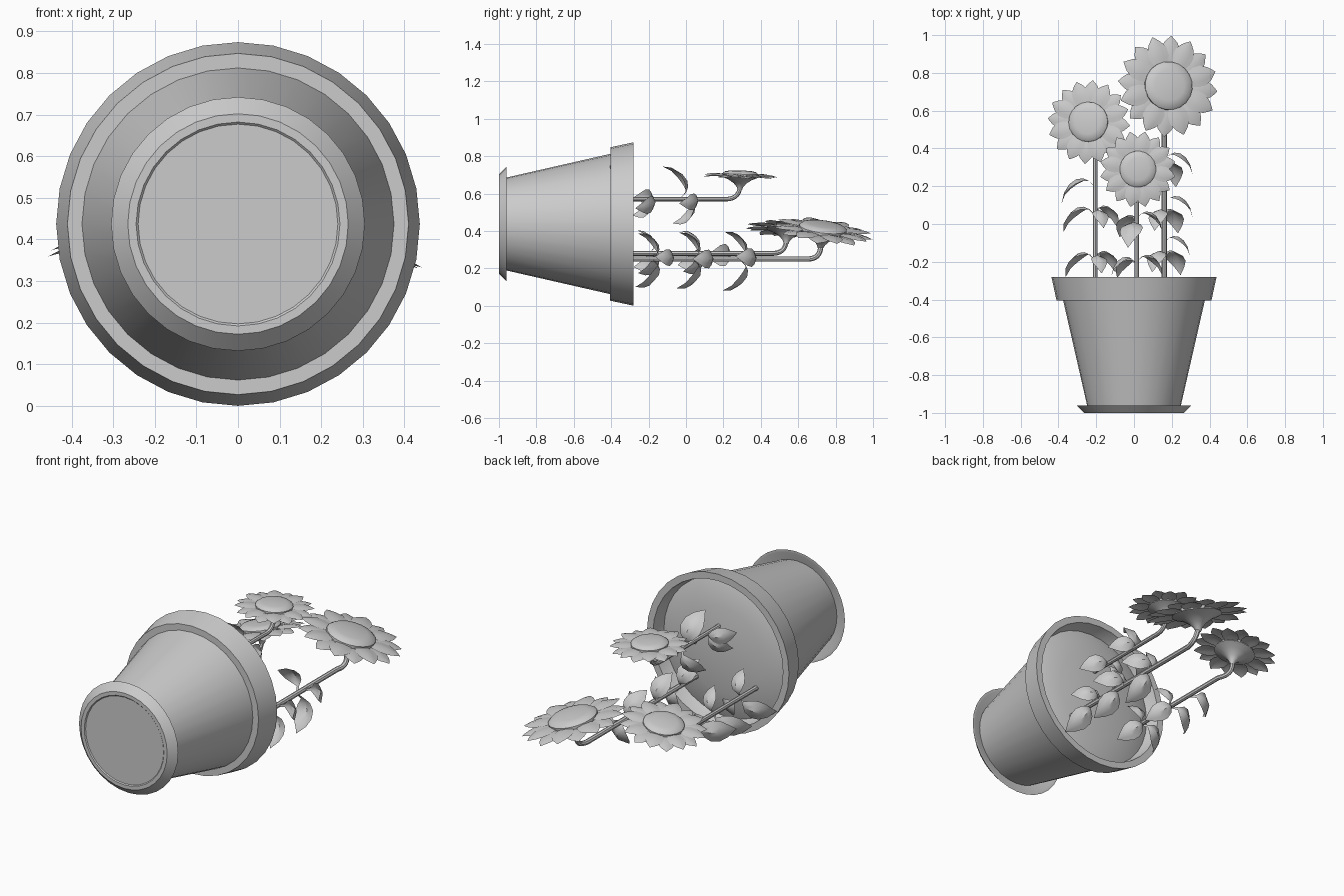
import bpy, bmesh, math
from mathutils import Vector, Matrix

if "Cube" in bpy.data.objects:
    bpy.data.objects.remove(bpy.data.objects["Cube"])

AXIS_Z = 0.437
POT = Matrix.Translation((0, 0, AXIS_Z)) @ Matrix.Rotation(-math.pi / 2, 4, 'X')


def finish(name, bm, recalc=True):
    bmesh.ops.remove_doubles(bm, verts=bm.verts, dist=1e-5)
    if recalc:
        bmesh.ops.recalc_face_normals(bm, faces=bm.faces)
    me = bpy.data.meshes.new(name)
    bm.to_mesh(me)
    bm.free()
    ob = bpy.data.objects.new(name, me)
    bpy.context.collection.objects.link(ob)
    return ob


def lathe(name, profile, mat, seg=32):
    """Revolve (radius, height) points about local z, then place with mat."""
    bm = bmesh.new()
    vs = [bm.verts.new((r, 0, h)) for r, h in profile]
    es = [bm.edges.new(p) for p in zip(vs, vs[1:])]
    bmesh.ops.spin(bm, geom=vs + es, axis=(0, 0, 1), cent=(0, 0, 0),
                   steps=seg, angle=2 * math.pi)
    bmesh.ops.remove_doubles(bm, verts=bm.verts, dist=1e-5)
    bm.transform(mat)
    return finish(name, bm)


def blade(bm, spine, mat):
    """Leaf sheet along local x from (distance, height, half width, edge drop)."""
    rows = [[bm.verts.new(mat @ Vector((d, s * w, h - abs(s) * drop)))
             for s in (-1, -.5, 0, .5, 1)] for d, h, w, drop in spine]
    for a, b in zip(rows, rows[1:]):
        for i in range(4):
            bm.faces.new((a[i], b[i], b[i + 1], a[i + 1]))


def tube(name, pts, radius):
    cu = bpy.data.curves.new(name, 'CURVE')
    cu.dimensions = '3D'
    cu.bevel_depth = radius
    cu.bevel_resolution = 2
    cu.use_fill_caps = True
    sp = cu.splines.new('POLY')
    sp.points.add(len(pts) - 1)
    for p, co in zip(sp.points, pts):
        p.co = (*co, 1)
    ob = bpy.data.objects.new(name, cu)
    bpy.context.collection.objects.link(ob)
    bpy.ops.object.select_all(action='DESELECT')
    ob.select_set(True)
    bpy.context.view_layer.objects.active = ob
    bpy.ops.object.convert(target='MESH')


# Pot, saucer and soil, lying along y
lathe("pot", [(0, -.975), (.245, -.975), (.375, -.405), (.41, -.405), (.437, -.28),
              (.40, -.28), (.375, -.40), (.36, -.42)], POT)
lathe("saucer", [(0, -.995), (.24, -.995), (.245, -1), (.265, -1), (.305, -.96),
                 (.29, -.96), (.25, -.98), (0, -.98)], POT)
lathe("soil", [(.385, -.355), (.33, -.335), (.24, -.32), (.12, -.308), (0, -.305)], POT)


def plant(tag, stem_x, stem_z, radius, head, normal, R, leaves):
    c, n = Vector(head), Vector(normal).normalized()
    M = Matrix.Translation(c) @ n.to_track_quat('Z', 'Y').to_matrix().to_4x4()
    # Stem, bending up into the head
    p0 = Vector((stem_x, c.y - .09, stem_z))
    p1 = Vector((c.x, c.y - .01, stem_z - .005))
    p2 = c - n * R * .3
    pts = [(stem_x, -.34, stem_z)]
    for i in range(9):
        t = i / 8
        pts.append(p0 * (1 - t) ** 2 + p1 * 2 * t * (1 - t) + p2 * t * t)
    tube(tag + "_stem", pts, radius)
    # Head: calyx and seed disc
    lathe(tag + "_calyx", [(radius, -.36 * R), (.09 * R, -.28 * R), (.17 * R, -.19 * R),
                           (.32 * R, -.09 * R), (.5 * R, -.02 * R)], M, 20)
    lathe(tag + "_seed_disc", [(.48 * R, -.02 * R), (.48 * R, .07 * R), (.42 * R, .12 * R),
                               (.3 * R, .145 * R), (0, .16 * R)], M, 20)
    # Two staggered rings of petals
    bm = bmesh.new()
    for k in range(16):
        lift = (k % 2) * .035 * R
        spine = [(.38 * R, lift, .12 * R, .01 * R), (.58 * R, lift + .03 * R, .2 * R, .03 * R),
                 (.74 * R, lift + .03 * R, .205 * R, .035 * R),
                 (.88 * R, lift + .01 * R, .13 * R, .025 * R),
                 (.95 * R, lift - .01 * R, .065 * R, .01 * R), (R * 1.01, lift - .03 * R, .001, 0)]
        blade(bm, spine, M @ Matrix.Rotation(math.tau * k / 16 + .2, 4, 'Z'))
    finish(tag + "_petals", bm, False)
    # Drooping leaves: (y on stem, angle around stem, size)
    bm = bmesh.new()
    spine = [(0, -.02, .006, 0), (.03, .008, .008, .001), (.055, .018, .034, .012),
             (.085, .014, .05, .022), (.115, -.008, .047, .022),
             (.138, -.045, .028, .012), (.15, -.095, .001, 0)]
    for y, ang, size in leaves:
        L = Matrix.Translation((stem_x, y, stem_z)) @ Matrix.Rotation(-math.pi / 2, 4, 'X') \
            @ Matrix.Rotation(-math.radians(ang), 4, 'Z') @ Matrix.Scale(size, 4)
        blade(bm, spine, L)
    finish(tag + "_leaves", bm, False)


plant("tall_flower", .16, .25, .014, (.18, .73, .40), (.24, .13, 1), .268,
      [(.36, 5, 1), (.31, 115, 1.05), (.31, -70, 1.2),
       (.13, 0, 1), (.06, 110, 1), (.06, -65, 1.15),
       (-.08, 5, .9), (-.16, 115, 1), (-.16, -60, 1.15)])
plant("middle_flower", -.205, .28, .013, (-.24, .54, .41), (-.2, .06, 1), .22,
      [(.22, 185, 1.2), (.07, 200, 1.2), (.08, -40, 1), (.06, 70, .85),
       (-.17, 205, 1.15), (-.18, 75, .85), (-.16, -45, 1)])
plant("short_flower", .015, .57, .012, (.02, .29, .692), (.03, .03, 1), .2,
      [(-.01, 105, 1.2), (.05, -10, .9), (.03, -125, 1.05),
       (-.18, -20, .95), (-.2, -140, .9), (-.19, 175, .9)])

# Smooth shading with sharp edges kept
bpy.ops.object.select_all(action='SELECT')
bpy.context.view_layer.objects.active = bpy.data.objects["pot"]
bpy.ops.object.shade_smooth_by_angle(angle=math.radians(35))
